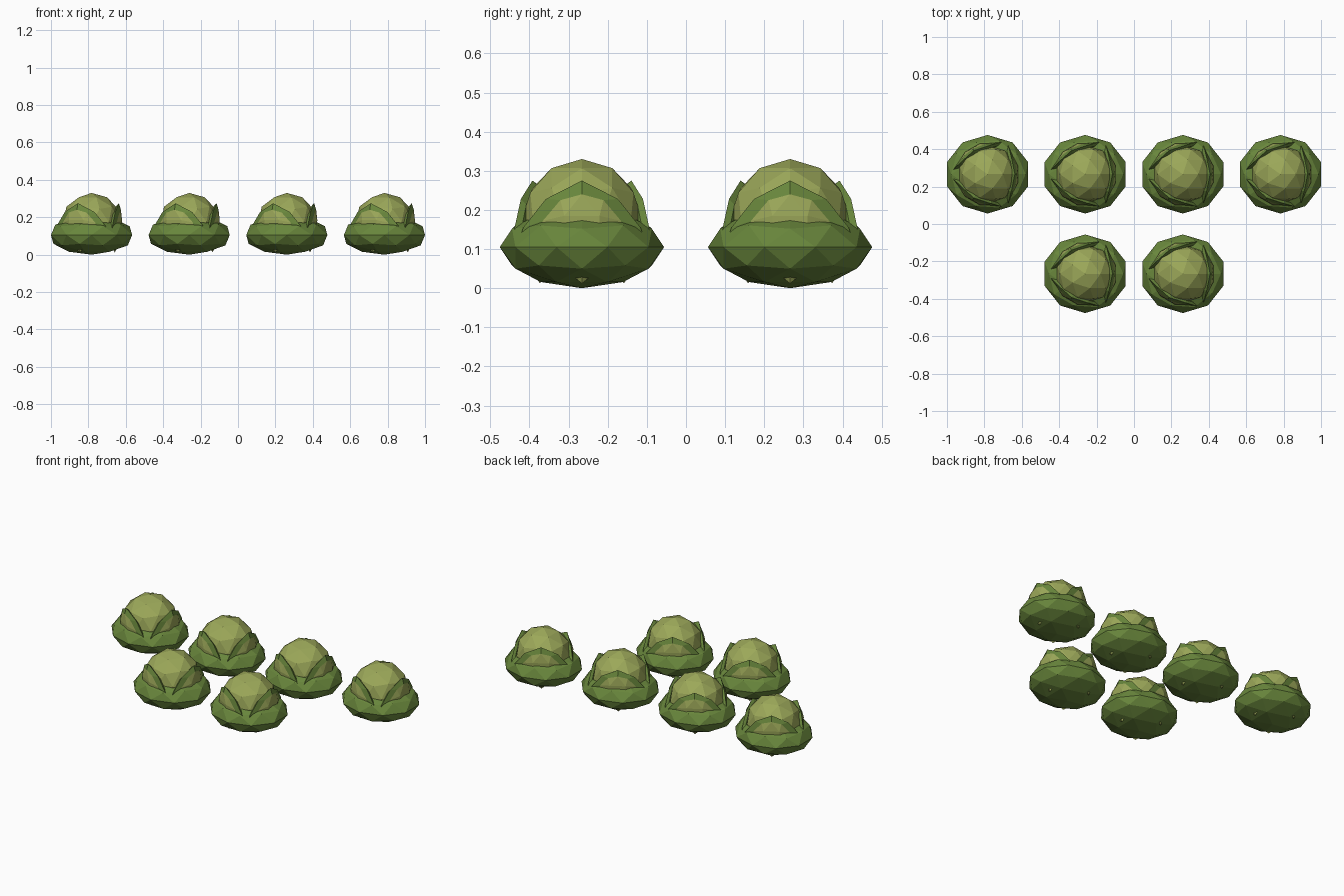
import bpy, bmesh, math
from mathutils import Matrix

if "Cube" in bpy.data.objects:
    bpy.data.objects.remove(bpy.data.objects["Cube"])


def material(name, rgb):
    m = bpy.data.materials.new(name)
    m.diffuse_color = (*rgb, 1)
    m.use_nodes = True
    m.node_tree.nodes["Principled BSDF"].inputs["Base Color"].default_value = m.diffuse_color
    return m


LIGHT = material("pale leaf green", (0.33, 0.39, 0.10))
DARK = material("deep leaf green", (0.14, 0.24, 0.045))


def make_object(name, bm, mats):
    bmesh.ops.recalc_face_normals(bm, faces=bm.faces)
    me = bpy.data.meshes.new(name)
    bm.to_mesh(me)
    bm.free()
    for m in mats:
        me.materials.append(m)
    ob = bpy.data.objects.new(name, me)
    bpy.context.collection.objects.link(ob)
    return ob


def faceted_ball(name, mat, scale, z):
    bm = bmesh.new()
    bmesh.ops.create_icosphere(bm, subdivisions=2, radius=1)
    bmesh.ops.transform(bm, matrix=Matrix.Translation((0, 0, z)) @ Matrix.Diagonal((*scale, 1)), verts=bm.verts)
    return make_object(name, bm, [mat])


# Leaf outline: outer rim, inner panel edge (outward, sideways, up)
RIM = [(.108, -.158, .13), (.112, -.150, .155), (.127, -.092, .228), (.146, 0, .275),
       (.127, .092, .228), (.112, .150, .155), (.108, .158, .13)]
PANEL = [(.128, -.108, .13), (.134, -.100, .172), (.149, -.055, .225), (.157, 0, .240),
         (.149, .055, .225), (.134, .100, .172), (.128, .108, .13)]
BULGE = [(.160, -.045, .13), (.163, -.045, .185), (.163, .045, .185), (.160, .045, .13)]


def leaf(angle):
    bm = bmesh.new()
    rim, panel, bulge = ([bm.verts.new(p) for p in pts] for pts in (RIM, PANEL, BULGE))
    # dark arched rim
    for i in range(6):
        bm.faces.new((rim[i], rim[i + 1], panel[i + 1], panel[i])).material_index = 1
    # pale bulging panel
    a, b, c, d = bulge
    for f in ((panel[0], panel[1], b, a), (panel[1], panel[2], b), (panel[2], panel[3], b),
              (panel[3], c, b), (panel[3], panel[4], c), (panel[4], panel[5], c),
              (panel[5], panel[6], d, c), (a, b, c, d)):
        bm.faces.new(f)
    # dark inner side meeting the rim
    back = [bm.verts.new((x - .014, y * .96, z - .015)) for x, y, z in RIM]
    for i in range(6):
        bm.faces.new((rim[i], back[i], back[i + 1], rim[i + 1])).material_index = 1
    bm.faces.new((back[0], back[1], back[5], back[6])).material_index = 1
    bm.faces.new((back[1], back[2], back[4], back[5])).material_index = 1
    bm.faces.new((back[2], back[3], back[4])).material_index = 1
    # leaf foot poking through the underside
    tip = bm.verts.new((.124, 0, .012))
    foot = [bm.verts.new(p) for p in ((.15, 0, .06), (.125, .06, .06), (.10, 0, .06), (.125, -.06, .06))]
    for i in range(4):
        bm.faces.new((tip, foot[i], foot[(i + 1) % 4]))
    bmesh.ops.rotate(bm, matrix=Matrix.Rotation(angle, 3, 'Z'), verts=bm.verts)
    return make_object("leaf", bm, [LIGHT, DARK])


# One cabbage: round heart, flattened outer leaves, three standing leaves
parts = [faceted_ball("heart", LIGHT, (.158, .155, .155), .175),
         faceted_ball("outer_leaves", DARK, (.228, .21, .105), .105)]
parts += [leaf(math.radians(a)) for a in (0, 120, 240)]

# Four in the back row, two in the front row
spots = [(x, .266) for x in (-.783, -.261, .261, .783)] + [(x, -.266) for x in (-.261, .261)]
for n, (x, y) in enumerate(spots):
    for p in parts:
        ob = p
        if n:
            ob = p.copy()
            bpy.context.collection.objects.link(ob)
        ob.location = (x, y, 0)
